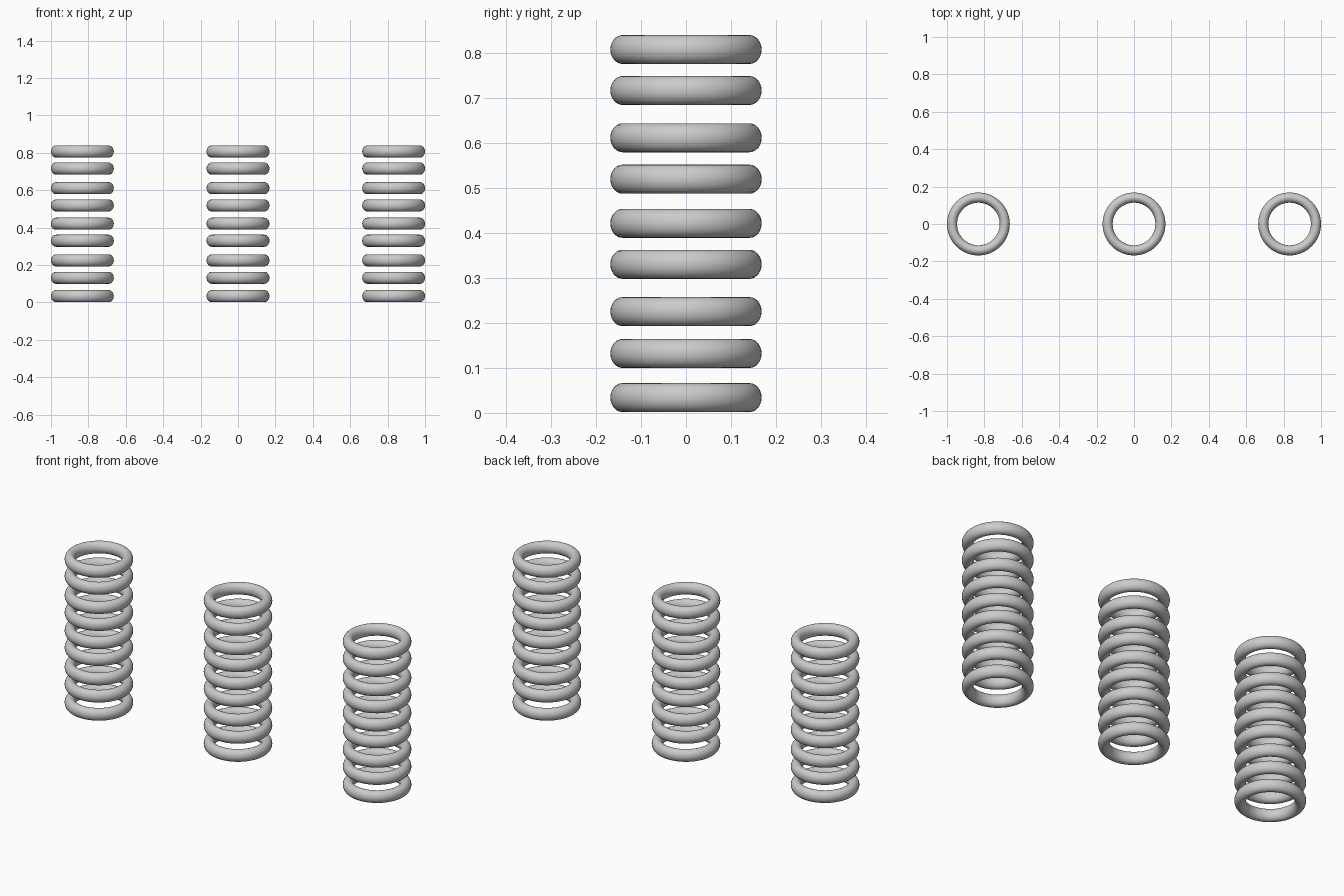
import bpy
from math import radians

cube = bpy.data.objects.get("Cube")
if cube:
    bpy.data.objects.remove(cube, do_unlink=True)

OUTER, HOLE, HALF_HEIGHT = 0.168, 0.114, 0.0322
MAJOR, MINOR = (OUTER + HOLE) / 2, (OUTER - HOLE) / 2
LEVELS = [0.034, 0.132, 0.225, 0.330, 0.421, 0.519, 0.611, 0.716, 0.807]
STACKS = {"right": -0.832, "middle": 0, "left": 0.832}


def make_ring(name, x, z):
    """Smooth ring whose oval section is slightly taller than wide."""
    bpy.ops.mesh.primitive_torus_add(
        major_radius=MAJOR, minor_radius=MINOR,
        major_segments=64, minor_segments=24, location=(x, 0, z))
    ring = bpy.context.object
    ring.name = name
    ring.scale.z = HALF_HEIGHT / MINOR
    bpy.ops.object.transform_apply(location=False, rotation=False, scale=True)
    bpy.ops.object.shade_smooth_by_angle(angle=radians(40))


# Three identical stacks of level rings
for side, x in STACKS.items():
    for i, z in enumerate(LEVELS, 1):
        make_ring(f"{side}_stack_ring_{i}", x, z)
